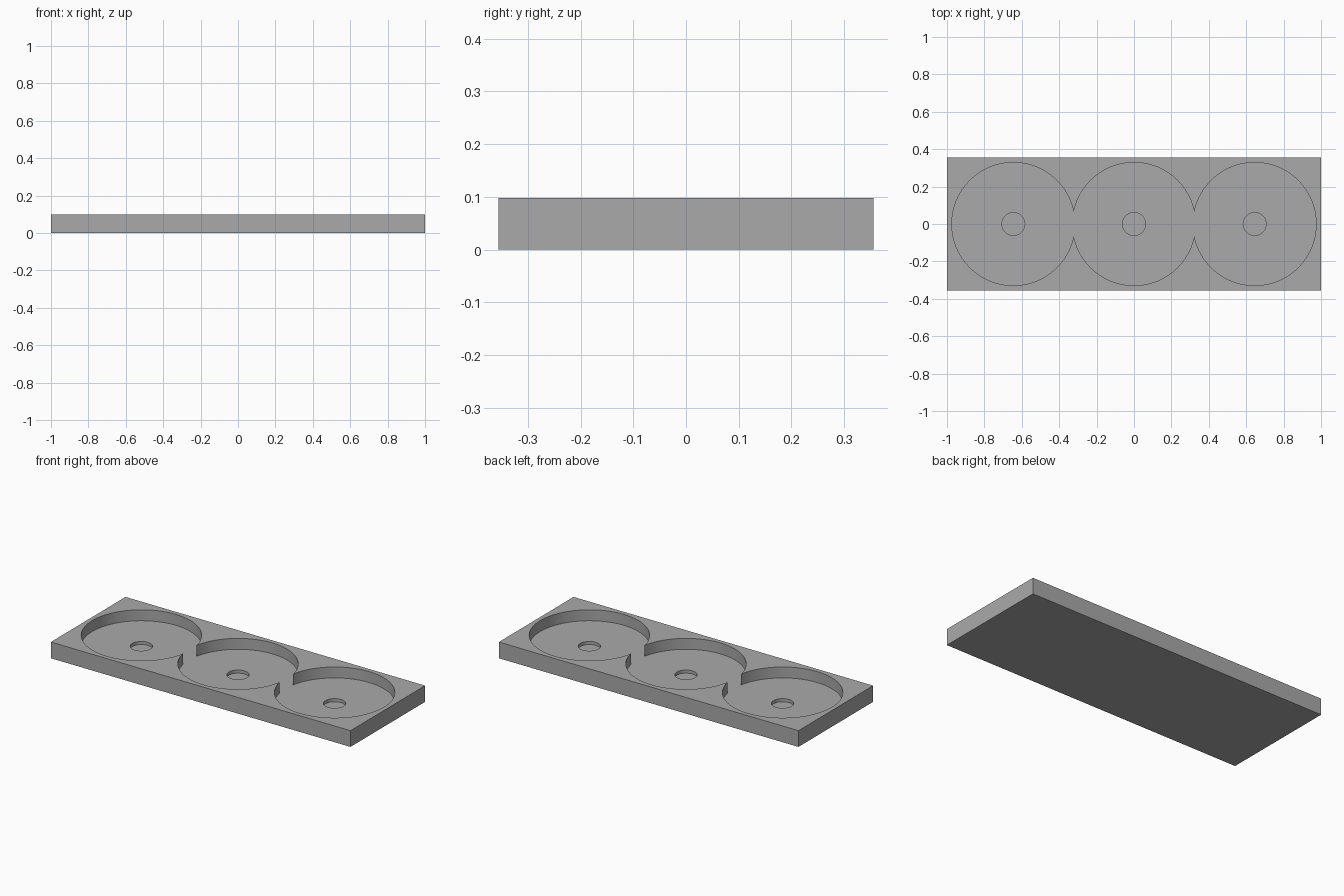
import bpy

default = bpy.data.objects.get("Cube")
if default:
    bpy.data.objects.remove(default, do_unlink=True)

LENGTH, DEPTH, HEIGHT = 2.0, 0.712, 0.098
SPACING = 0.645
POCKET_RADIUS, POCKET_FLOOR = 0.329, 0.032
HOLE_RADIUS, HOLE_FLOOR = 0.061, 0.013

grey = bpy.data.materials.new("plain grey")
grey.use_nodes = True
colour = (0.4, 0.4, 0.4, 1)
grey.diffuse_color = colour
grey.node_tree.nodes["Principled BSDF"].inputs["Base Color"].default_value = colour

# Solid rectangular slab
bpy.ops.mesh.primitive_cube_add(size=1, location=(0, 0, HEIGHT / 2))
tray = bpy.context.object
tray.name = "tray"
tray.scale = (LENGTH, DEPTH, HEIGHT)
bpy.ops.object.transform_apply(location=True, rotation=False, scale=True)
tray.data.materials.append(grey)


def sink_round(name, x, radius, floor):
    """Cut a flat-bottomed round recess from the top down to the floor height."""
    top = HEIGHT * 2
    bpy.ops.mesh.primitive_cylinder_add(
        vertices=96, radius=radius, depth=top - floor, location=(x, 0, (top + floor) / 2))
    cutter = bpy.context.object
    cutter.name = name
    cutter.hide_render = True
    cutter.data.materials.append(grey)
    cut = tray.modifiers.new(name, "BOOLEAN")
    cut.operation = "DIFFERENCE"
    cut.solver = "EXACT"
    cut.object = cutter
    bpy.context.view_layer.objects.active = tray
    bpy.ops.object.modifier_apply(modifier=cut.name)
    bpy.data.objects.remove(cutter, do_unlink=True)


# Three overlapping pockets, each with a small blind hole in its floor
for x in (-SPACING, 0, SPACING):
    sink_round("pocket_cutter", x, POCKET_RADIUS, POCKET_FLOOR)
for x in (-SPACING, 0, SPACING):
    sink_round("hole_cutter", x, HOLE_RADIUS, HOLE_FLOOR)

# Smooth round walls with crisp rims
bpy.ops.object.select_all(action="DESELECT")
tray.select_set(True)
bpy.context.view_layer.objects.active = tray
bpy.ops.object.shade_smooth_by_angle()
